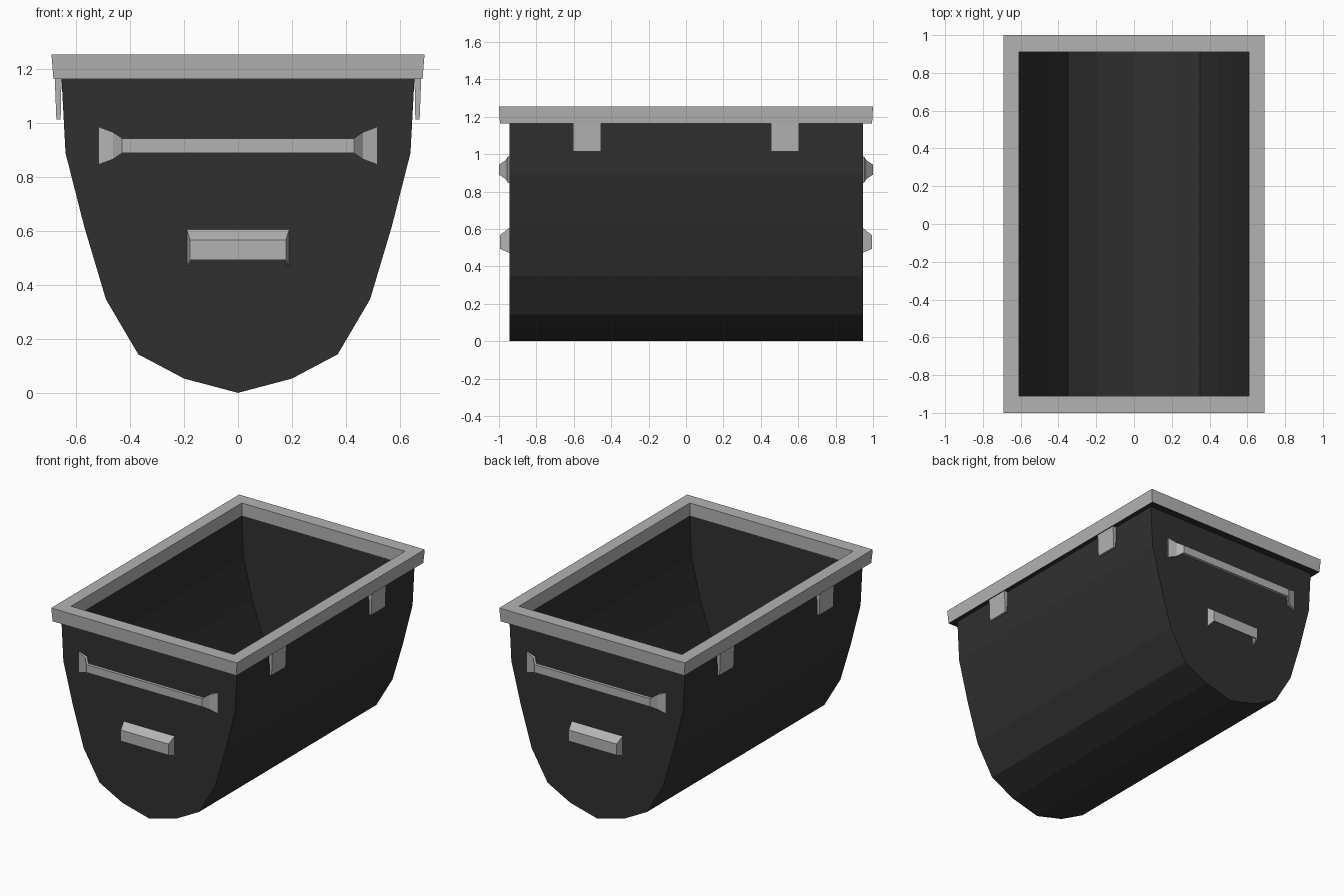
import bpy, bmesh

if "Cube" in bpy.data.objects:
    bpy.data.objects.remove(bpy.data.objects["Cube"])

dark = bpy.data.materials.new("dark_plastic")
dark.diffuse_color = (0.03, 0.03, 0.03, 1)
dark.use_nodes = True
dark.node_tree.nodes["Principled BSDF"].inputs["Base Color"].default_value = dark.diffuse_color
grey = bpy.data.materials.new("light_grey")
grey.diffuse_color = (0.45, 0.45, 0.45, 1)
grey.use_nodes = True
grey.node_tree.nodes["Principled BSDF"].inputs["Base Color"].default_value = grey.diffuse_color


def make(name, verts, faces, mat, fix_normals=True):
    me = bpy.data.meshes.new(name)
    me.from_pydata(verts, [], faces)
    me.materials.append(mat)
    if fix_normals:
        bm = bmesh.new()
        bm.from_mesh(me)
        bmesh.ops.recalc_face_normals(bm, faces=bm.faces)
        bm.to_mesh(me)
        bm.free()
    ob = bpy.data.objects.new(name, me)
    bpy.context.collection.objects.link(ob)
    return ob


def mirror(ob, x=False, y=False):
    # Mirror about the world origin
    m = ob.modifiers.new("mirror", 'MIRROR')
    m.use_axis = (x, y, False)
    m.use_mirror_merge = False


def full_profile(half):
    # Half profile runs from the keel up the right side
    return [(-x, z) for x, z in reversed(half[1:])] + half


# Tub body: curved trough with real wall thickness
outer = full_profile([(0, 0.0), (0.2, 0.053), (0.37, 0.143), (0.49, 0.347),
                      (0.57, 0.615), (0.64, 0.89), (0.655, 1.17)])
inner = full_profile([(0, 0.045), (0.195, 0.093), (0.35, 0.175), (0.445, 0.36),
                      (0.53, 0.625), (0.597, 0.895), (0.608, 1.17)])
n = len(outer)
verts = ([(x, -0.945, z) for x, z in outer] + [(x, 0.945, z) for x, z in outer]
         + [(x, -0.91, z) for x, z in inner] + [(x, 0.91, z) for x, z in inner])
faces = []
for o in (0, 2 * n):
    faces += [(o + i, o + i + 1, o + n + i + 1, o + n + i) for i in range(n - 1)]
    faces += [tuple(range(o, o + n)), tuple(range(o + n, o + 2 * n))]
corners = (0, n - 1, 2 * n - 1, n)
for a, b in zip(corners, corners[1:] + corners[:1]):
    faces.append((a, b, b + 2 * n, a + 2 * n))
make("tub_body", verts, faces, dark)

# Rim: rectangular frame swept from a four-point section, dark underneath
section = [(0.685, 0.995, 1.165), (0.692, 1.0, 1.255),
           (0.608, 0.91, 1.255), (0.608, 0.91, 1.165)]
verts = [(sx * x, sy * y, z) for sx, sy in ((-1, -1), (1, -1), (1, 1), (-1, 1))
         for x, y, z in section]
faces = [(4 * c + i, 4 * c + (i + 1) % 4, 4 * ((c + 1) % 4) + (i + 1) % 4,
          4 * ((c + 1) % 4) + i) for c in range(4) for i in range(4)]
rim = make("rim", verts, faces, grey)
rim.data.materials.append(dark)
for p in rim.data.polygons:
    if p.normal.z < -0.9:
        p.material_index = 1

# Side tabs hanging below the rim
prof = [(0.655, 1.17), (0.68, 1.17), (0.674, 1.015), (0.658, 1.015)]
verts = [(x, y, z) for y in (0.455, 0.605) for x, z in prof]
faces = [(0, 1, 2, 3), (4, 5, 6, 7)] + [
    (i, (i + 1) % 4, 4 + (i + 1) % 4, 4 + i) for i in range(4)]
mirror(make("side_tab", verts, faces, grey), x=True, y=True)

# Long strap handle with flared feet: x, front y, back y, half height
half = [(0.43, -1.0, -0.978, 0.027), (0.463, -0.965, -0.944, 0.05),
        (0.517, -0.952, -0.944, 0.07)]
stations = [(-x, f, b, h) for x, f, b, h in reversed(half)] + half
verts = []
for x, f, b, h in stations:
    verts += [(x, f, 0.917 - h), (x, f, 0.917 + h), (x, b, 0.917 + h), (x, b, 0.917 - h)]
k = len(stations)
faces = [(4 * s + i, 4 * s + (i + 1) % 4, 4 * s + 4 + (i + 1) % 4, 4 * s + 4 + i)
         for s in range(k - 1) for i in range(4)]
faces += [(0, 1, 2, 3), tuple(range(4 * k - 4, 4 * k))]
mirror(make("strap_handle", verts, faces, grey), y=True)

# Scoop grip: hood open underneath, thickened inwards
prof = [(0.19, -0.944, 0.606), (0.178, -0.994, 0.568),
        (0.178, -0.994, 0.493), (0.19, -0.944, 0.472)]
verts = [(s * x, y, z) for s in (-1, 1) for x, y, z in prof]
faces = [(0, 1, 5, 4), (1, 2, 6, 5), (0, 3, 2, 1), (4, 5, 6, 7)]
grip = make("scoop_grip", verts, faces, grey, fix_normals=False)
sol = grip.modifiers.new("thickness", 'SOLIDIFY')
sol.thickness = 0.012
sol.offset = -1
mirror(grip, y=True)
